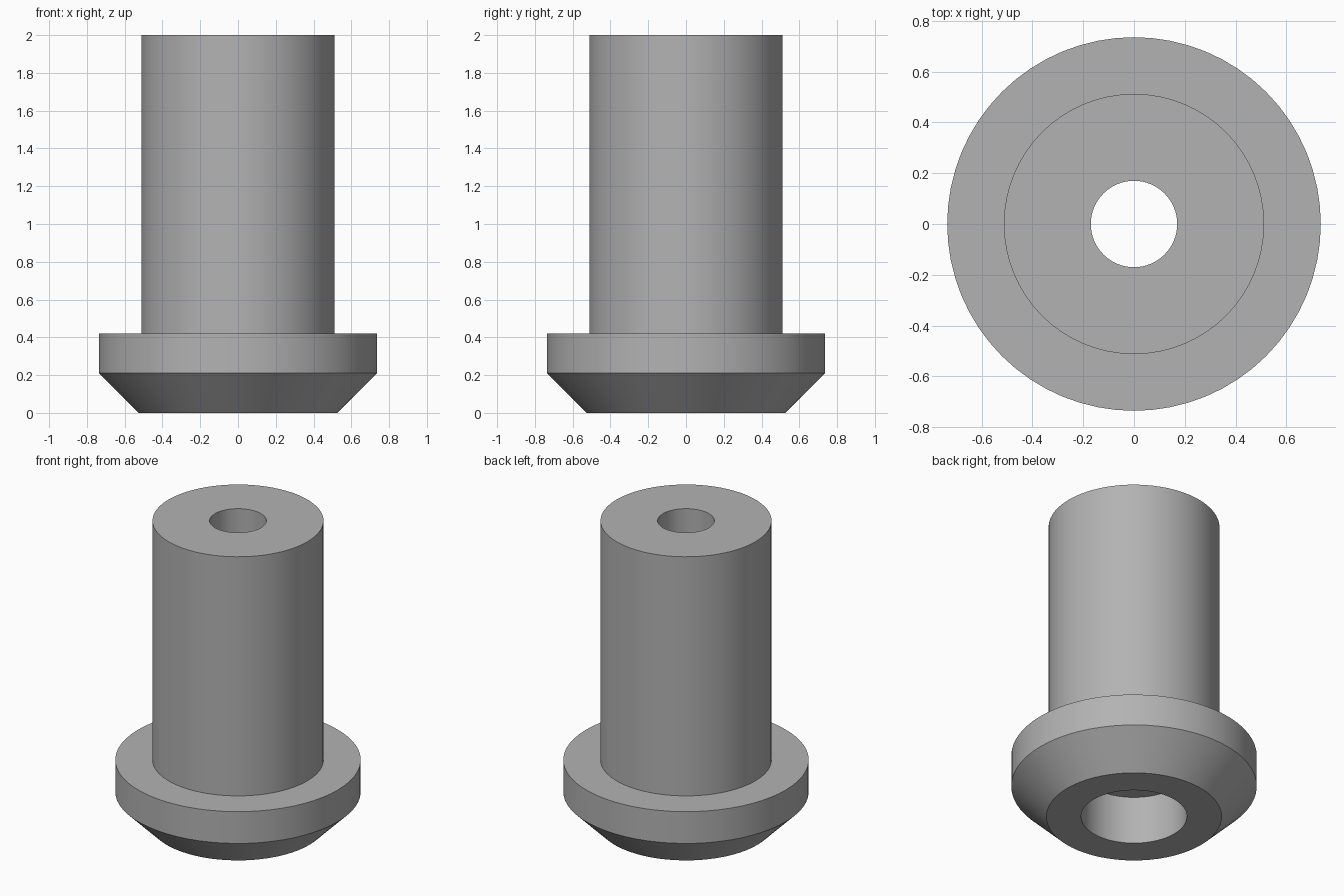
import bpy
import bmesh
import math

SEGMENTS = 64

cube = bpy.data.objects.get("Cube")
if cube:
    bpy.data.objects.remove(cube, do_unlink=True)


def make_material(name, colour):
    mat = bpy.data.materials.new(name)
    mat.use_nodes = True
    mat.diffuse_color = colour
    mat.node_tree.nodes["Principled BSDF"].inputs["Base Color"].default_value = colour
    return mat


def lathe(name, profile, mat):
    """Spin a closed (radius, height) profile around the z axis."""
    bm = bmesh.new()
    verts = [bm.verts.new((r, 0, z)) for r, z in profile]
    edges = [bm.edges.new((v, verts[(i + 1) % len(verts)])) for i, v in enumerate(verts)]
    bmesh.ops.spin(bm, geom=verts + edges, cent=(0, 0, 0), axis=(0, 0, 1),
                   angle=math.tau, steps=SEGMENTS, use_merge=True)
    bmesh.ops.remove_doubles(bm, verts=bm.verts, dist=0.0001)
    bmesh.ops.recalc_face_normals(bm, faces=bm.faces)
    mesh = bpy.data.meshes.new(name)
    bm.to_mesh(mesh)
    bm.free()
    mesh.materials.append(mat)
    obj = bpy.data.objects.new(name, mesh)
    bpy.context.collection.objects.link(obj)
    bpy.ops.object.select_all(action="DESELECT")
    obj.select_set(True)
    bpy.context.view_layer.objects.active = obj
    bpy.ops.object.shade_smooth_by_angle(angle=math.radians(30))
    return obj


grey = make_material("plain grey", (0.45, 0.45, 0.45, 1))

# Flanged sleeve: chamfered foot, collar, barrel, narrow bore, wide lower recess
lathe("flanged_sleeve", [
    (0.317, 0), (0.525, 0),        # foot ring
    (0.735, 0.21), (0.735, 0.42),  # chamfer and collar
    (0.512, 0.42), (0.512, 2),     # barrel
    (0.17, 2), (0.17, 0.316),      # narrow bore
    (0.317, 0.316),                # recess ceiling
], grey)
